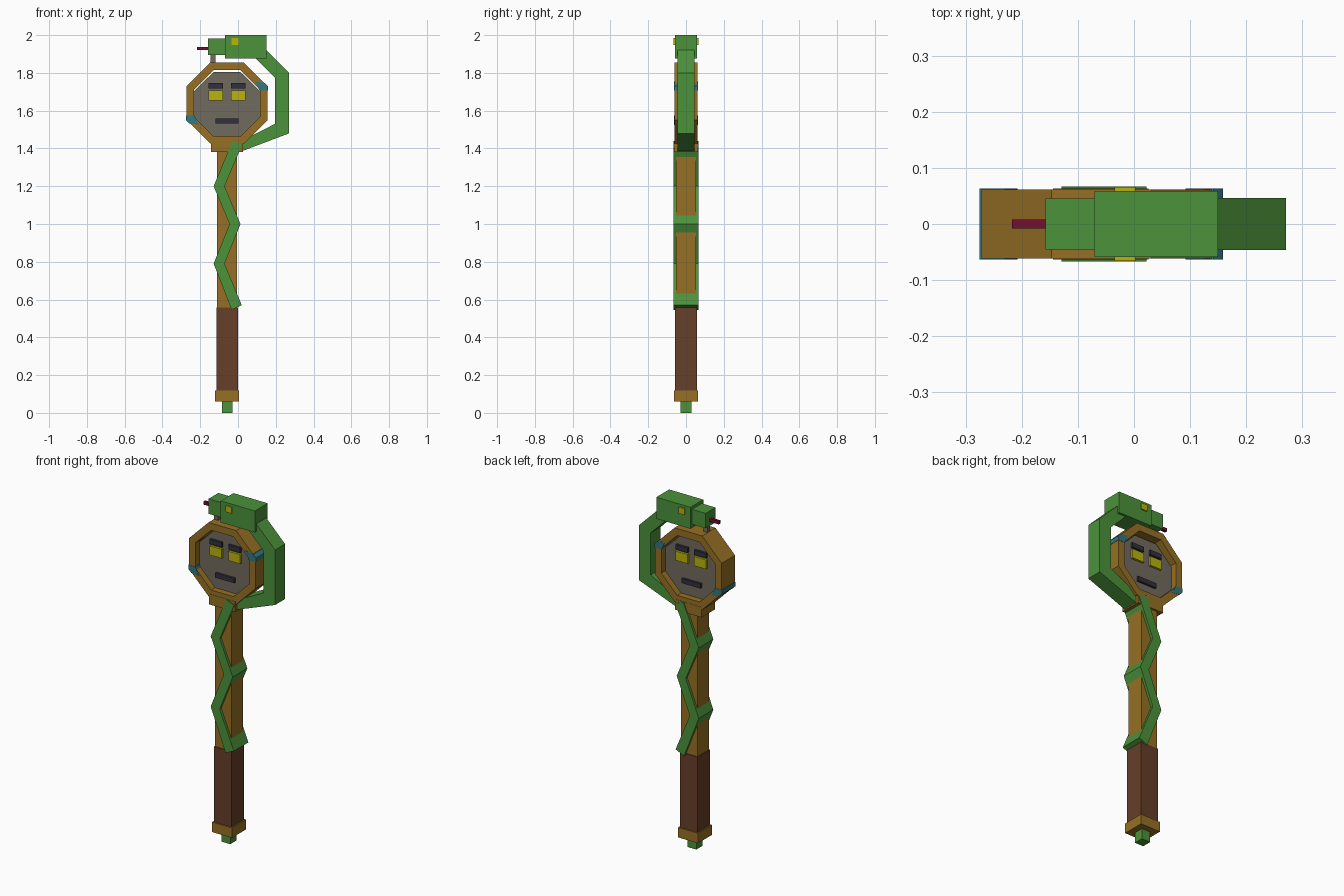
import bpy, bmesh, math

cube = bpy.data.objects.get("Cube")
if cube:
    bpy.data.objects.remove(cube, do_unlink=True)


def material(name, rgb):
    lin = [((c / 255 + 0.055) / 1.055) ** 2.4 if c > 10 else c / 255 / 12.92 for c in rgb]
    m = bpy.data.materials.new(name)
    m.use_nodes = True
    m.diffuse_color = (*lin, 1)
    m.node_tree.nodes["Principled BSDF"].inputs["Base Color"].default_value = (*lin, 1)
    return m


green = material("snake green", (76, 146, 59))
gold = material("old gold", (150, 112, 36))
leather = material("brown leather", (102, 62, 40))
stone = material("grey stone", (113, 107, 95))
yellow = material("eye yellow", (186, 180, 12))
dark = material("dark slate", (50, 48, 60))
red = material("tongue red", (115, 15, 48))
teal = material("teal inlay", (50, 120, 128))


def finish(name, bm, mat):
    bmesh.ops.recalc_face_normals(bm, faces=bm.faces[:])
    mesh = bpy.data.meshes.new(name)
    bm.to_mesh(mesh)
    bm.free()
    mesh.materials.append(mat)
    ob = bpy.data.objects.new(name, mesh)
    bpy.context.collection.objects.link(ob)
    return ob


def strip(name, left, right, depth, mat, closed=False):
    """Solid band between two matching xz outlines, from -depth to depth in y."""
    bm = bmesh.new()
    rows = [[bm.verts.new((p[0], y, p[1])) for p, y in
             ((a, -depth), (b, -depth), (b, depth), (a, depth))]
            for a, b in zip(left, right)]
    pairs = list(zip(rows, rows[1:]))
    if closed:
        pairs.append((rows[-1], rows[0]))
    else:
        bm.faces.new(rows[0])
        bm.faces.new(rows[-1])
    for r, s in pairs:
        for i in range(4):
            j = (i + 1) % 4
            bm.faces.new((r[i], r[j], s[j], s[i]))
    return finish(name, bm, mat)


def box(name, x0, x1, z0, z1, depth, mat):
    return strip(name, [(x0, z0), (x0, z1)], [(x1, z0), (x1, z1)], depth, mat)


def prism(name, outline, depth, mat):
    bm = bmesh.new()
    face = bm.faces.new([bm.verts.new((x, -depth, z)) for x, z in outline])
    new = bmesh.ops.extrude_face_region(bm, geom=[face], use_keep_orig=True)["geom"]
    bmesh.ops.translate(bm, vec=(0, 2 * depth, 0),
                        verts=[v for v in new if isinstance(v, bmesh.types.BMVert)])
    return finish(name, bm, mat)


CX, CZ = -0.058, 1.64


def octagon(apothem, squash=1, dz=0):
    r = apothem / math.cos(math.pi / 8)
    angles = [(i + 0.5) * math.pi / 4 for i in range(8)]
    return [(CX + r * math.cos(a), CZ + dz + squash * r * math.sin(a)) for a in angles]


# Staff
for name, half, z0, z1, mat in (
        ("pommel_tip", 0.028, 0, 0.065, green),
        ("pommel_cap", 0.064, 0.06, 0.118, gold),
        ("grip", 0.057, 0.118, 0.557, leather),
        ("shaft", 0.0525, 0.557, 1.4, gold)):
    box(name, CX - half, CX + half, z0, z1, half, mat)
box("collar", CX - 0.086, CX + 0.084, 1.38, 1.44, 0.063, gold)

# Octagonal frame with the stone face set into it
strip("frame", octagon(0.215), octagon(0.174), 0.0615, gold, closed=True)
prism("face_disc", octagon(0.174, 0.975, -0.006), 0.025, stone)
for side, x0 in (("right", -0.156), ("left", -0.036)):
    box(side + "_face_eye", x0, x0 + 0.077, 1.654, 1.708, 0.038, yellow)
    box(side + "_brow", x0, x0 + 0.077, 1.718, 1.746, 0.038, dark)
box("mouth", -0.12, 0.002, 1.532, 1.559, 0.038, dark)

# Teal inlays on opposite corners of the frame
inlay = [(0.15, 0.115), (0.2, 0.107), (0.217, 0.09), (0.217, 0.066), (0.172, 0.066)]
for side, s in (("left", 1), ("right", -1)):
    prism(side + "_inlay", [(CX + s * x, CZ + s * z) for x, z in inlay], 0.063, teal)

# Snake body zigzagging up the shaft
strip("snake_coil",
      [(-0.034, 0.546), (-0.129, 0.79), (-0.045, 1.0), (-0.129, 1.2), (-0.03, 1.44)],
      [(0.02, 0.57), (-0.071, 0.79), (0.013, 1.0), (-0.071, 1.2), (0.022, 1.42)],
      0.067, green)

# Snake neck looping round the frame
strip("snake_neck",
      [(0.02, 1.385), (0.271, 1.48), (0.271, 1.8), (0.14, 1.93)],
      [(0.0, 1.43), (0.195, 1.53), (0.195, 1.775), (0.08, 1.89)],
      0.046, green)

# Snake head
box("snake_head", -0.07, 0.15, 1.875, 2.0, 0.059, green)
box("snake_snout", -0.158, -0.07, 1.896, 1.983, 0.045, green)
box("snake_eyes", -0.035, 0.003, 1.948, 1.985, 0.066, yellow)
box("tongue", -0.217, -0.15, 1.92, 1.938, 0.008, red)
box("fang", -0.146, -0.12, 1.85, 1.9, 0.012, stone)
